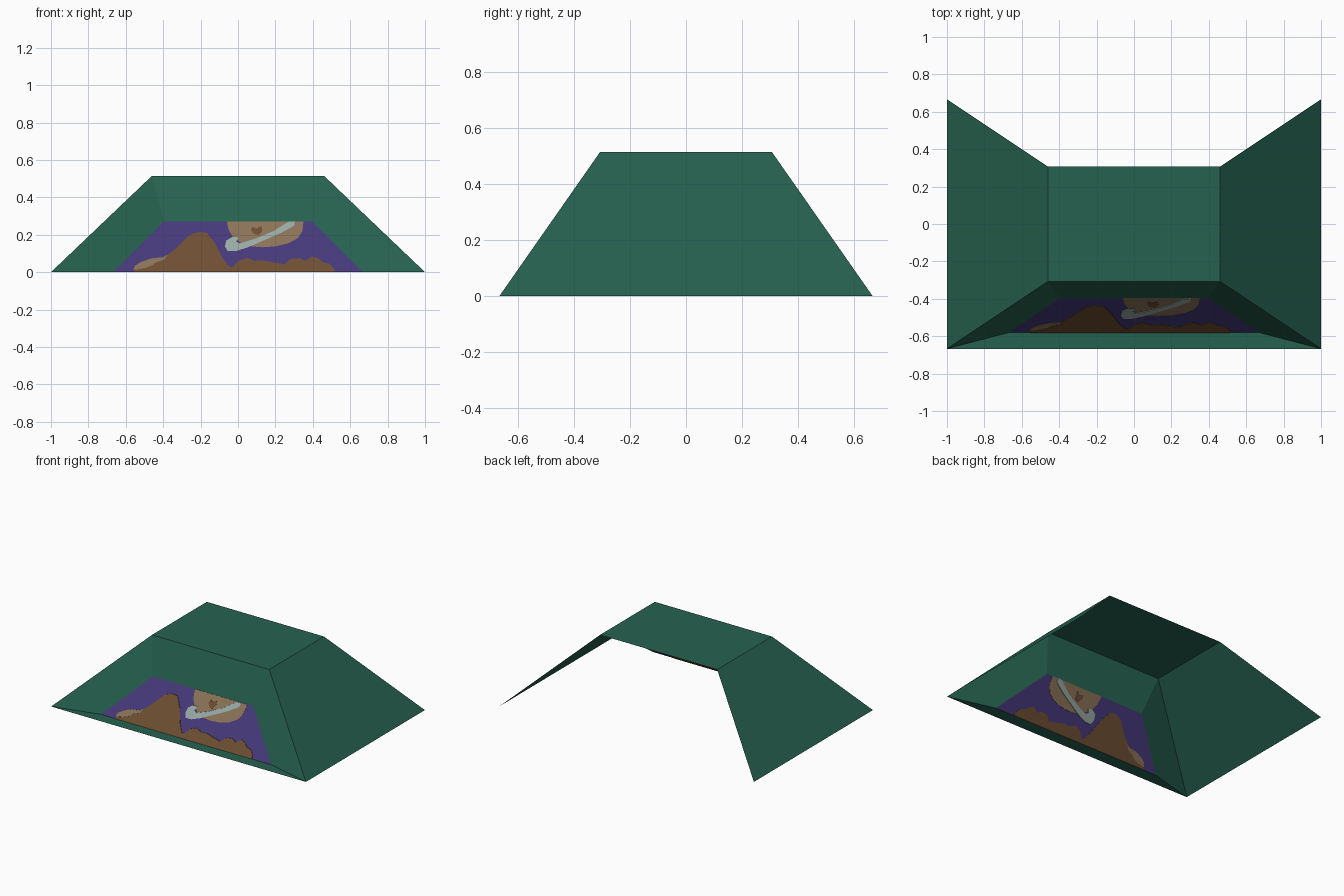
import bpy

if "Cube" in bpy.data.objects:
    bpy.data.objects.remove(bpy.data.objects["Cube"])

def material(name, rgb):
    # sRGB 0-255 to linear
    lin = [(c / 255 / 12.92) if c < 10 else ((c / 255 + 0.055) / 1.055) ** 2.4 for c in rgb]
    m = bpy.data.materials.new(name)
    m.diffuse_color = (*lin, 1)
    m.use_nodes = True
    m.node_tree.nodes["Principled BSDF"].inputs["Base Color"].default_value = m.diffuse_color
    return m

GREEN = material("dark green", (38, 97, 79))
PURPLE = material("purple", (70, 57, 122))
BROWN = material("brown", (110, 79, 50))
TAN = material("tan", (139, 115, 88))
PALE = material("pale teal", (152, 171, 166))

def add(name, verts, faces, mat):
    me = bpy.data.meshes.new(name)
    me.from_pydata(verts, [], faces)
    me.materials.append(mat)
    ob = bpy.data.objects.new(name, me)
    bpy.context.collection.objects.link(ob)
    return ob

# Shell: outer front rim, recessed inner rim, rear edge
W, D, TW, TD, H = 1.0, 0.667, 0.46, 0.307, 0.515
outer = [(-W, -D, 0), (W, -D, 0), (TW, -TD, H), (-TW, -TD, H)]
inner = [(-0.667, -0.58, 0), (0.667, -0.58, 0), (0.395, -0.395, 0.272), (-0.395, -0.395, 0.272)]
rear = [(x, -y, z) for x, y, z in outer]
frame = [(i, (i + 1) % 4, 4 + (i + 1) % 4, 4 + i) for i in range(4)]
add("recessed_front_frame", outer + inner, frame, GREEN)
add("roof_and_side_walls", outer + rear,
    [(3, 2, 6, 7), (1, 5, 6, 2), (4, 0, 3, 7)], GREEN)
add("picture_panel", inner, [(0, 1, 2, 3)], PURPLE)

def plate(name, pts, mat, t):
    """Thin plate straddling the sloped panel, so it shows on both sides.
    Points are (x, z) in hundredths."""
    pts = [(x / 100, z / 100) for x, z in pts]
    if sum(a[0] * b[1] - b[0] * a[1] for a, b in zip(pts, pts[1:] + pts[:1])) < 0:
        pts.reverse()
    n = len(pts)
    verts = [(x, -0.58 + z * 0.68 + s * t, z) for s in (-1, 1) for x, z in pts]
    faces = [tuple(range(n)), tuple(range(2 * n - 1, n - 1, -1))]
    faces += [(i, n + i, n + (i + 1) % n, (i + 1) % n) for i in range(n)]
    add(name, verts, faces, mat)

# Painted landscape
plate("hill_highlight", [(-56, 1.5), (-55, 3.5), (-52, 5.4), (-46, 7.4), (-40, 8), (-38, 9.3),
                         (-37, 5), (-45, 2), (-54, 0.8)], TAN, 0.0015)
plate("mountains", [(-55.5, 0), (-55.5, 1.2), (-50, 2.2), (-46, 3.5), (-44, 5.2), (-39.5, 6.6),
                    (-38, 9), (-34, 12), (-30, 16), (-26, 19.8), (-21, 21.5), (-16.5, 21),
                    (-12, 15), (-8.5, 8), (-5, 3.2), (-3, 2.5), (0, 6), (5, 7.6), (9, 6),
                    (13, 6.4), (19, 5.2), (25, 4.2), (28, 7), (33, 7.6), (36, 6), (39.5, 8.4),
                    (43, 7.4), (45, 5.4), (49, 4.5), (51.5, 1.5), (51.5, 0)], BROWN, 0.003)

# Painted ringed planet
plate("planet", [(-6, 27.2), (-5, 22.5), (-2.5, 18.5), (2, 15.5), (7, 13.8), (13, 13.3),
                 (20, 13.8), (27, 15.5), (32, 18.2), (34.5, 22), (35, 27.2)], TAN, 0.0015)
plate("planet_spot", [(7, 22.5), (7.5, 24.2), (10, 23.4), (12.5, 24.8), (13, 22), (11, 19.6),
                      (8.5, 20.5)], BROWN, 0.003)
plate("planet_ring", [(30.5, 27.2), (30, 24.8), (23, 21), (13, 16.6), (5, 13.2), (-1, 11.3),
                      (-5.5, 11.2), (-7, 13.8), (-6.3, 17), (-3, 18.8), (0.5, 18.6), (-1, 16.4),
                      (1, 15.4), (9, 17.8), (19, 22), (27, 27)], PALE, 0.0045)
